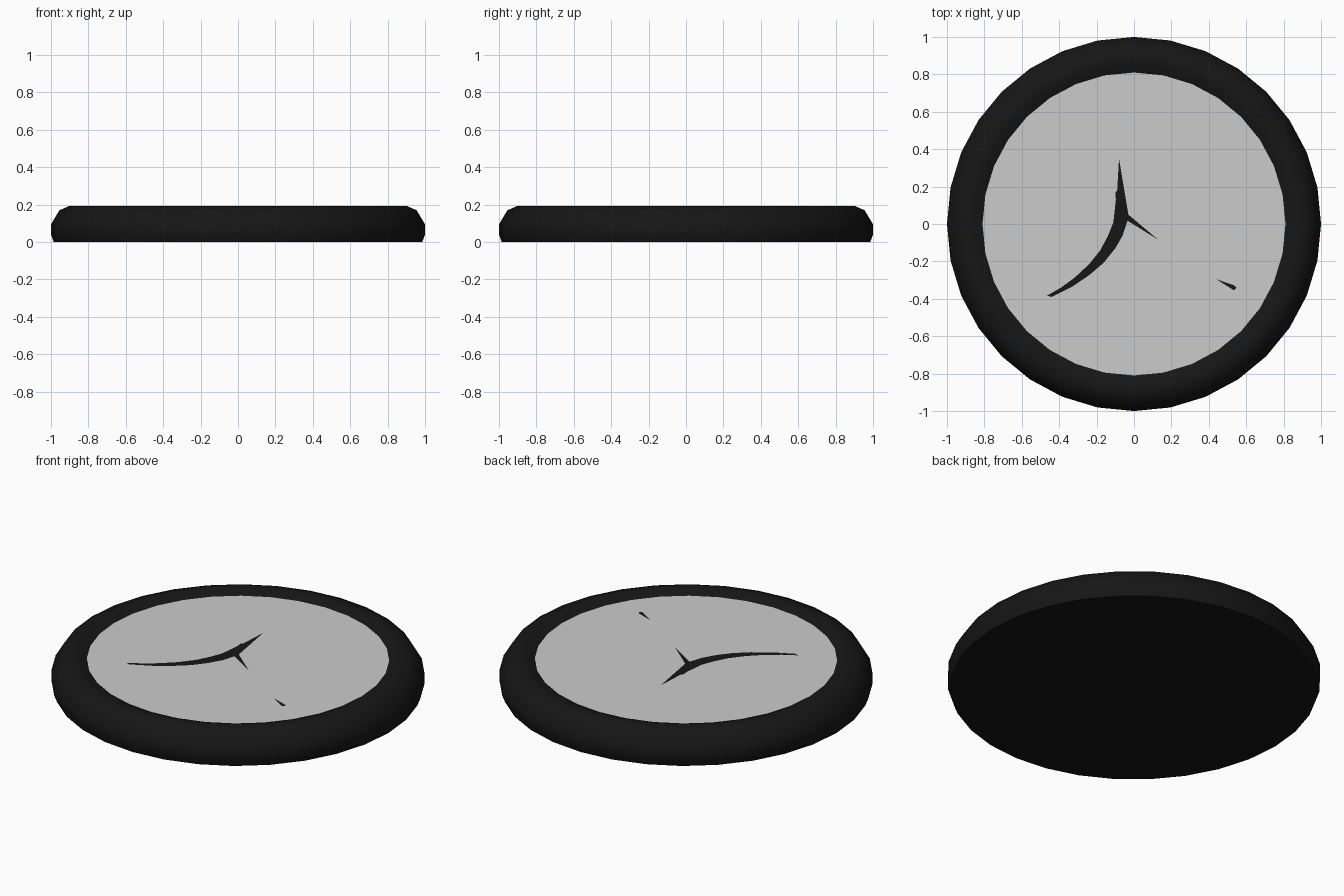
import bpy, bmesh
from math import cos, sin, pi, radians

if "Cube" in bpy.data.objects:
    bpy.data.objects.remove(bpy.data.objects["Cube"])

SIDES = 32
FACE_Z = 0.17


def material(name, rgb):
    m = bpy.data.materials.new(name)
    m.diffuse_color = (*rgb, 1)
    m.use_nodes = True
    m.node_tree.nodes["Principled BSDF"].inputs["Base Color"].default_value = m.diffuse_color
    return m


def finish(bm, name, mat=None, angle=None):
    bmesh.ops.recalc_face_normals(bm, faces=bm.faces)
    mesh = bpy.data.meshes.new(name)
    bm.to_mesh(mesh)
    bm.free()
    obj = bpy.data.objects.new(name, mesh)
    bpy.context.collection.objects.link(obj)
    if mat:
        mesh.materials.append(mat)
    if angle:
        bpy.ops.object.select_all(action='DESELECT')
        obj.select_set(True)
        bpy.context.view_layer.objects.active = obj
        bpy.ops.object.shade_smooth_by_angle(angle=radians(angle))
    return obj


def ring(bm, r, z):
    return [bm.verts.new((r * cos(2 * pi * i / SIDES), r * sin(2 * pi * i / SIDES), z))
            for i in range(SIDES)]


def flat_shape(name, points, z, mat):
    bm = bmesh.new()
    face = bm.faces.new([bm.verts.new((x, y, z)) for x, y in points])
    if face.normal.z < 0:
        face.normal_flip()
    bmesh.ops.triangulate(bm, faces=[face])
    obj = finish(bm, name, mat)
    # keep the thin shape facing up
    if obj.data.polygons[0].normal.z < 0:
        obj.data.flip_normals()
    return obj


black = material("black_rubber", (0.008, 0.008, 0.008))

# Rounded rim with closed underside
profile = [(0.985, 0.0), (1.0, 0.04), (1.0, 0.095), (0.955, 0.17),
           (0.90, 0.194), (0.855, 0.19), (0.81, FACE_Z)]
bm = bmesh.new()
rings = [ring(bm, r, z) for r, z in profile]
for a, b in zip(rings, rings[1:]):
    for i in range(SIDES):
        j = (i + 1) % SIDES
        bm.faces.new((a[i], a[j], b[j], b[i]))
bm.faces.new(rings[0][::-1])
finish(bm, "rim", black, 40)

# Flat grey face set inside the rim
bm = bmesh.new()
bm.faces.new(ring(bm, 0.812, FACE_Z))
face = finish(bm, "face_plate")
if face.data.polygons[0].normal.z < 0:
    face.data.flip_normals()

# Dark curved mark and small fleck on the face
flat_shape("curved_mark", [
    (-0.08, 0.35), (-0.03, 0.05), (0.13, -0.085), (-0.035, 0.018),
    (-0.06, -0.06), (-0.10, -0.13), (-0.16, -0.205), (-0.235, -0.27),
    (-0.33, -0.335), (-0.44, -0.39), (-0.465, -0.383), (-0.39, -0.34),
    (-0.315, -0.285), (-0.24, -0.215), (-0.18, -0.14), (-0.14, -0.065),
    (-0.11, 0.01), (-0.097, 0.13), (-0.10, 0.168), (-0.09, 0.178)],
    FACE_Z + 0.003, black)
flat_shape("small_fleck", [
    (0.44, -0.295), (0.535, -0.328), (0.548, -0.34), (0.535, -0.355)],
    FACE_Z + 0.003, black)
